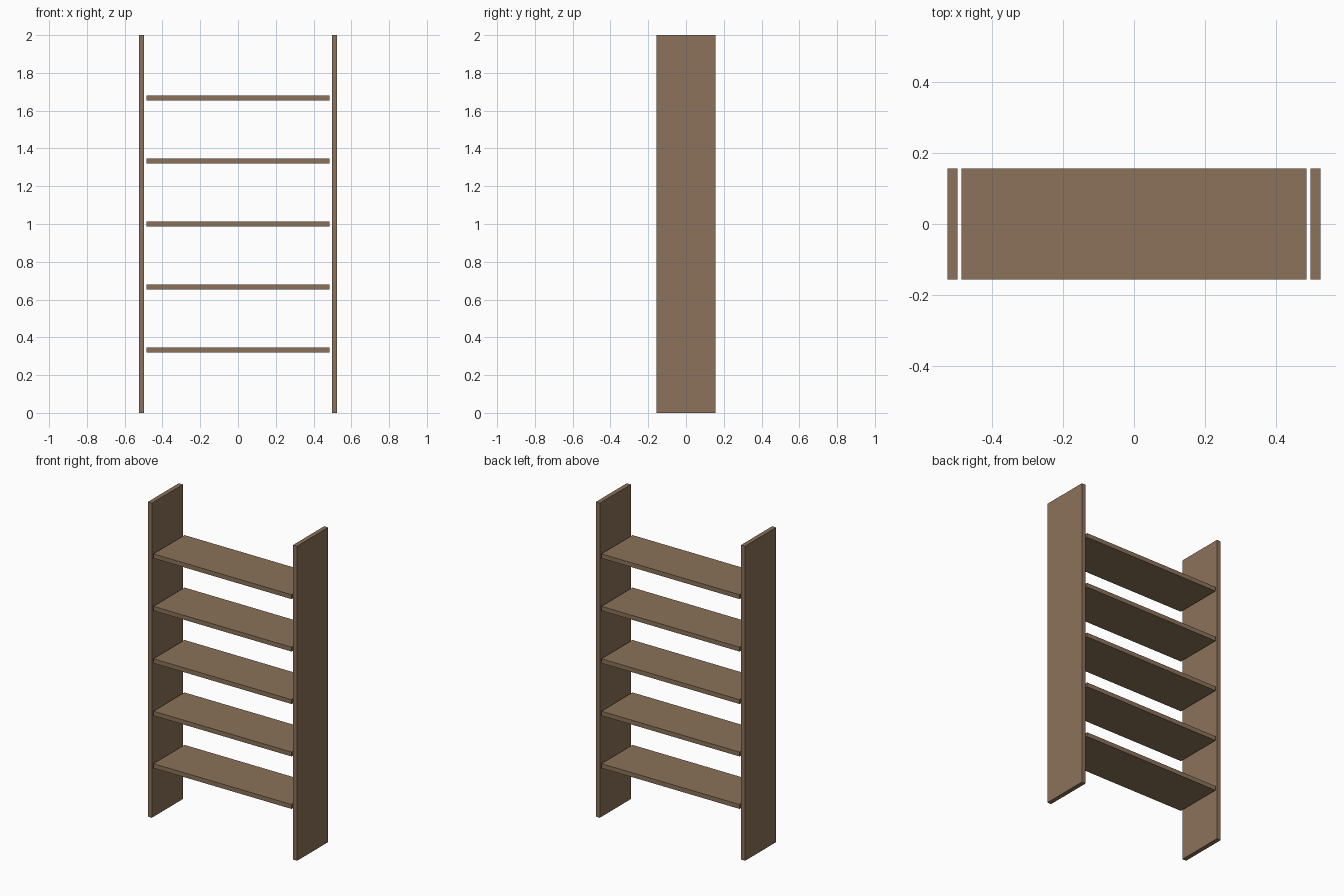
import bpy

if "Cube" in bpy.data.objects:
    bpy.data.objects.remove(bpy.data.objects["Cube"])

HEIGHT = 2.0
DEPTH = 0.312
THICK = 0.028
PANEL_X = 0.511      # centre of each side panel
SHELF_W = 0.971      # leaves a narrow gap beside each panel
SHELVES = 5

wood = bpy.data.materials.new("brown_wood")
wood.diffuse_color = (0.26, 0.17, 0.10, 1.0)
wood.use_nodes = True
wood.node_tree.nodes["Principled BSDF"].inputs["Base Color"].default_value = wood.diffuse_color


def board(name, size, centre):
    bpy.ops.mesh.primitive_cube_add(size=1, location=centre)
    obj = bpy.context.object
    obj.name = name
    obj.scale = size
    bpy.ops.object.transform_apply(location=False, rotation=False, scale=True)
    obj.data.materials.append(wood)
    return obj


# Upright side panels
for name, side in (("left_panel", -1), ("right_panel", 1)):
    board(name, (THICK, DEPTH, HEIGHT), (side * PANEL_X, 0, HEIGHT / 2))

# Evenly spaced shelves
for i in range(1, SHELVES + 1):
    z = HEIGHT * i / (SHELVES + 1)
    board(f"shelf_{i}", (SHELF_W, DEPTH, THICK), (0, 0, z))
